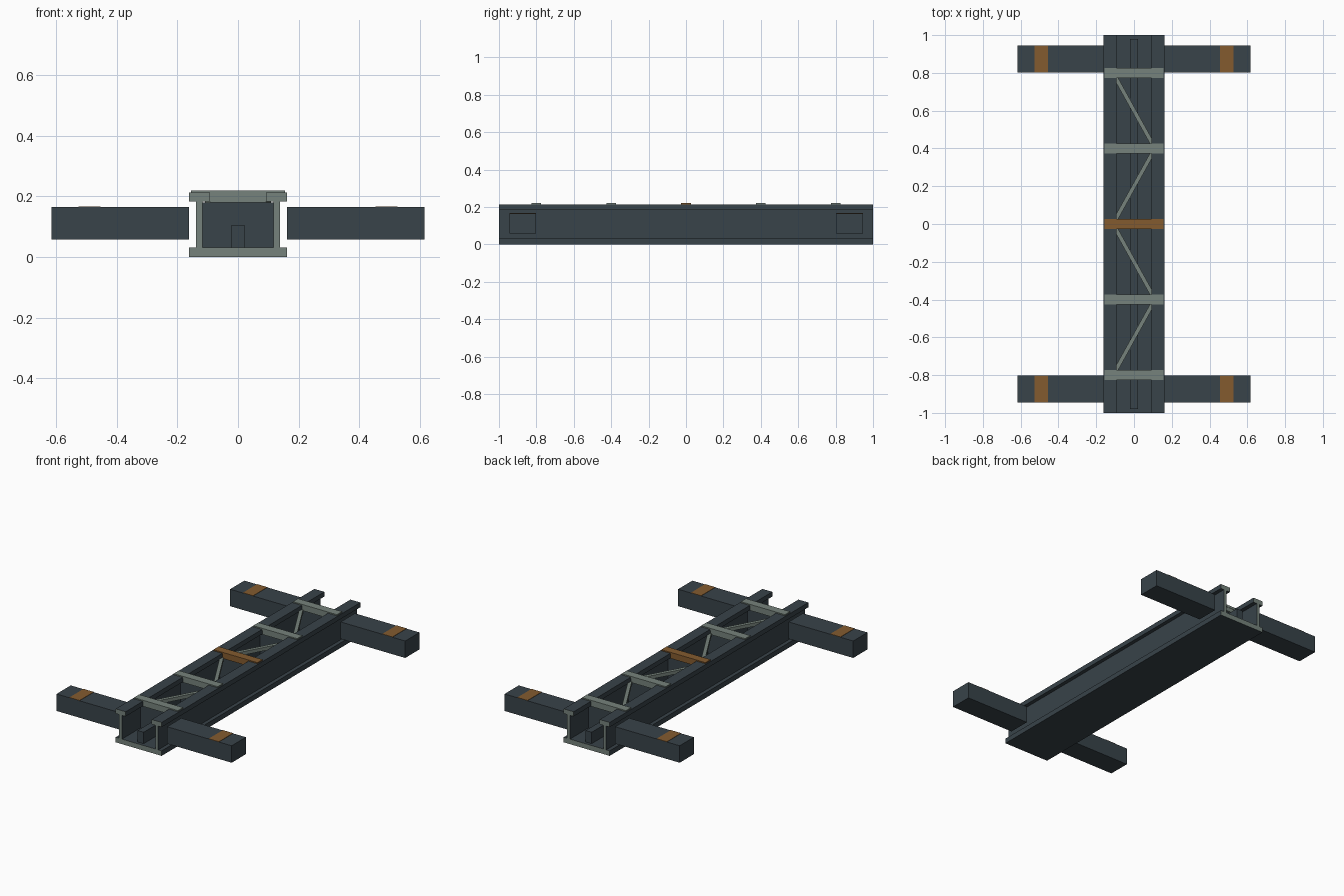
import bpy, bmesh, math
from mathutils import Matrix, Vector

if "Cube" in bpy.data.objects:
    bpy.data.objects.remove(bpy.data.objects["Cube"])


def material(name, rgb):
    m = bpy.data.materials.new(name)
    m.diffuse_color = (*rgb, 1)
    m.use_nodes = True
    m.node_tree.nodes["Principled BSDF"].inputs["Base Color"].default_value = m.diffuse_color
    return m


DARK = material("dark slate", (0.040, 0.056, 0.067))
GREY = material("sage grey", (0.180, 0.225, 0.200))
RUST = material("rust orange", (0.230, 0.105, 0.028))


def box(name, lo, hi, mat, end_mat=None, turn=0.0):
    """Box from corner to corner; end_mat colours the faces pointing along y."""
    lo, hi = Vector(lo), Vector(hi)
    mid, size = (lo + hi) / 2, hi - lo
    bm = bmesh.new()
    bmesh.ops.create_cube(bm, size=1, matrix=Matrix.Diagonal((*size, 1)))
    bm.normal_update()
    if end_mat:
        for f in bm.faces:
            f.material_index = int(abs(f.normal.y) > 0.9)
    me = bpy.data.meshes.new(name)
    bm.to_mesh(me)
    bm.free()
    me.materials.append(mat)
    if end_mat:
        me.materials.append(end_mat)
    ob = bpy.data.objects.new(name, me)
    ob.location = mid
    ob.rotation_euler.z = turn
    bpy.context.collection.objects.link(ob)
    return ob


def mirrored(name, x0, x1, y, z, mat, end_mat=None):
    """Left and right copies of a box."""
    box(name + "_right", (x0, y[0], z[0]), (x1, y[1], z[1]), mat, end_mat)
    box(name + "_left", (-x1, y[0], z[0]), (-x0, y[1], z[1]), mat, end_mat)


# Main spine: floor plate, two webs and top flanges, with pale cut ends
box("floor_plate", (-0.162, -1, 0), (0.162, 1, 0.032), DARK, GREY)
mirrored("web", 0.118, 0.138, (-1, 1), (0.032, 0.183), DARK, GREY)
mirrored("top_flange", 0.092, 0.162, (-1, 1), (0.183, 0.213), DARK, GREY)

# Central conduit along the floor
box("floor_conduit", (-0.021, -0.98, 0.032), (0.021, 0.98, 0.105), DARK)

# Cross members: top strap, bar between the flanges, dark diaphragm below
for i in range(5):
    y = -0.8 + 0.4 * i
    mat = RUST if i == 2 else GREY
    box(f"cross_strap_{i}", (-0.155, y - 0.026, 0.205), (0.155, y + 0.026, 0.22), mat)
    box(f"cross_bar_{i}", (-0.092, y - 0.024, 0.18), (0.092, y + 0.024, 0.205), mat)
    box(f"diaphragm_{i}", (-0.118, y - 0.012, 0.032), (0.118, y + 0.012, 0.18), DARK)

# Zigzag diagonal braces, one per bay
for i in range(4):
    y = -0.6 + 0.4 * i
    side = 1 if i % 2 == 0 else -1
    half = math.hypot(0.1, 0.18)
    box(f"diagonal_brace_{i}", (-half, y - 0.011, 0.165), (half, y + 0.011, 0.187),
        GREY, turn=side * math.atan2(0.18, 0.1))

# Outrigger arms with painted bands on top
for end, y in (("front", (-0.945, -0.802)), ("rear", (0.802, 0.945))):
    mirrored(f"{end}_outrigger", 0.162, 0.617, y, (0.057, 0.165), DARK)
    mirrored(f"{end}_band", 0.455, 0.527, y, (0.164, 0.167), RUST)
